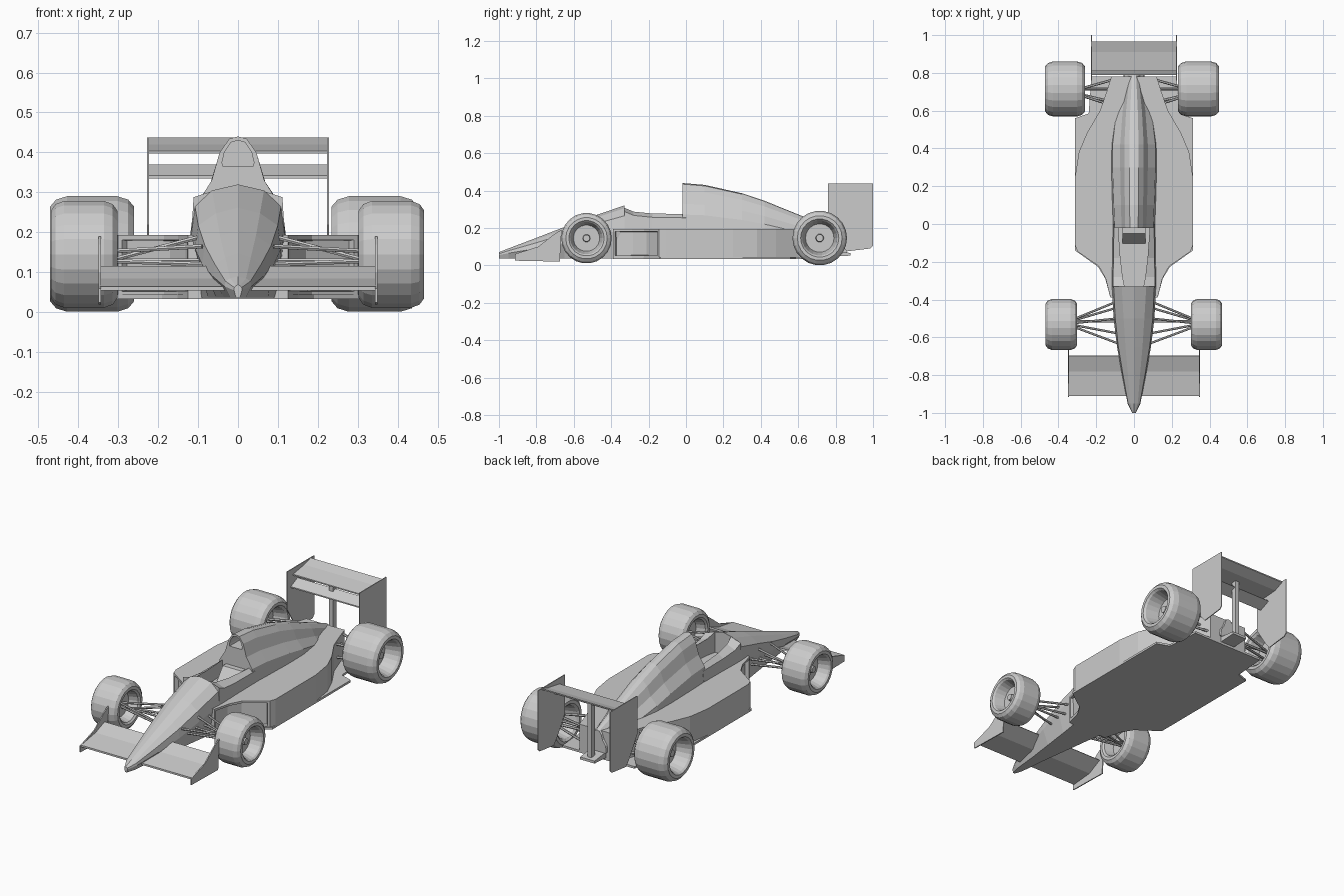
import bpy, bmesh
from math import sin, cos, tau
from mathutils import Vector

if "Cube" in bpy.data.objects:
    bpy.data.objects.remove(bpy.data.objects["Cube"])

GREY = (0.6, 0.6, 0.6, 1)
grey = bpy.data.materials.new("light_grey")
grey.use_nodes = True
grey.diffuse_color = GREY
grey.node_tree.nodes["Principled BSDF"].inputs["Base Color"].default_value = GREY


def build(name, verts, faces, mirror=False, edit=None):
    bm = bmesh.new()
    vs = [bm.verts.new(v) for v in verts]
    for f in faces:
        bm.faces.new([vs[i] for i in f])
    bmesh.ops.remove_doubles(bm, verts=bm.verts, dist=0.0001)
    bmesh.ops.recalc_face_normals(bm, faces=bm.faces)
    if edit:
        edit(bm)
    mesh = bpy.data.meshes.new(name)
    bm.to_mesh(mesh)
    bm.free()
    mesh.materials.append(grey)
    ob = bpy.data.objects.new(name, mesh)
    bpy.context.collection.objects.link(ob)
    if mirror:
        ob.modifiers.new("Mirror", 'MIRROR')
    return ob


def bridge(rings, n):
    return [(r * n + i, r * n + (i + 1) % n, (r + 1) * n + (i + 1) % n, (r + 1) * n + i)
            for r in range(rings - 1) for i in range(n)]


def loft(name, sections):
    """Each section is (y, half outline from top centre to bottom centre)."""
    verts = []
    for y, half in sections:
        ring = half + [(-x, z) for x, z in half[-2:0:-1]]
        verts += [(x, y, z) for x, z in ring]
    n = len(ring)
    caps = [tuple(range(n)), tuple(range(len(verts) - n, len(verts)))]
    return build(name, verts, bridge(len(sections), n) + caps)


def prism(name, outline, axis, a, b, **kw):
    """Outline is (y, z) for axis x and (x, y) for axis z."""
    place = {'x': lambda p, t: (t, *p), 'z': lambda p, t: (*p, t)}[axis]
    n = len(outline)
    verts = [place(p, t) for t in (a, b) for p in outline]
    caps = [tuple(range(n)), tuple(range(n, 2 * n))]
    return build(name, verts, bridge(2, n) + caps, **kw)


def rods(name, pairs, r=0.006):
    verts, faces = [], []
    for p, q in pairs:
        p, q = Vector(p), Vector(q)
        turn = (q - p).to_track_quat('Z', 'Y')
        k = len(verts)
        for end in (p, q):
            verts += [end + turn @ Vector((r * cos(i * tau / 6), r * sin(i * tau / 6), 0))
                      for i in range(6)]
        faces += [tuple(k + i for i in f) for f in bridge(2, 6)]
        faces += [tuple(range(k, k + 6)), tuple(range(k + 6, k + 12))]
    return build(name, verts, faces, mirror=True)


# Nose and front of the tub
def nose_half(zt, ws, zs, wm, zm, wb):
    return [(0, zt), (ws, zs), (wm * 0.92, zm + 0.65 * (zs - zm)), (wm, zm), (wb, 0.037), (0, 0.037)]


loft("nose", [
    (-1.0, nose_half(0.07, 0.005, 0.066, 0.01, 0.055, 0.005)),
    (-0.95, nose_half(0.09, 0.02, 0.085, 0.034, 0.065, 0.02)),
    (-0.8, nose_half(0.147, 0.032, 0.137, 0.063, 0.09, 0.035)),
    (-0.65, nose_half(0.205, 0.045, 0.192, 0.09, 0.12, 0.055)),
    (-0.5, nose_half(0.262, 0.055, 0.248, 0.108, 0.16, 0.075)),
    (-0.33, nose_half(0.32, 0.065, 0.305, 0.117, 0.19, 0.1)),
])

# Open cockpit tub and seat
def tub_half(rim, wi, wo):
    return [(0, 0.12), (wi, 0.13), (wi, rim), (wo * 0.95, rim - 0.02), (wo, 0.19), (wo, 0.037), (0, 0.037)]


loft("cockpit_tub", [
    (-0.33, tub_half(0.308, 0.05, 0.117)),
    (-0.28, tub_half(0.287, 0.06, 0.117)),
    (-0.18, tub_half(0.277, 0.072, 0.114)),
    (0.0, tub_half(0.274, 0.085, 0.112)),
])
prism("seat", [(-0.24, 0.12), (-0.24, 0.15), (-0.12, 0.17), (-0.05, 0.26), (-0.01, 0.26), (-0.01, 0.12)],
      'x', -0.06, 0.06)

# Engine cover with a recessed air intake at its front
def cover_half(zt, w, low):
    shape = zip((0, 0.2, 0.42, 0.6, 0.93, 1, 0), (1, 0.98, 0.86, 0.62, 0.42, 0.14, 0))
    return [(f * w, low + g * (zt - low)) for f, g in shape]


intake = [(0, 0.43), (0.018, 0.425), (0.034, 0.4), (0.04, 0.375), (0.038, 0.365), (0.02, 0.365), (0, 0.365)]
loft("engine_cover", [
    (0.08, intake), (-0.02, intake),
    (-0.02, cover_half(0.44, 0.11, 0.15)),
    (0.1, cover_half(0.43, 0.115, 0.15)),
    (0.3, cover_half(0.385, 0.122, 0.14)),
    (0.42, cover_half(0.345, 0.122, 0.13)),
    (0.6, cover_half(0.272, 0.1, 0.11)),
    (0.79, cover_half(0.195, 0.055, 0.06)),
])


# Side pods with recessed inlets on the curved front walls
def recess_inlets(bm):
    walls = [f for f in bm.faces if abs(f.normal.z) < 0.1 and f.normal.x > 0.3
             and -0.36 < f.calc_center_median().y < -0.16]
    bmesh.ops.inset_region(bm, faces=walls, thickness=0.012, use_even_offset=True)
    bmesh.ops.inset_region(bm, faces=walls, thickness=0.002, depth=-0.02)


prism("side_pods", [(0, -0.39), (0.125, -0.39), (0.15, -0.29), (0.185, -0.225), (0.3, -0.145), (0.312, -0.11),
                    (0.312, 0.25), (0.292, 0.38), (0.25, 0.48), (0.18, 0.6), (0.145, 0.7), (0.12, 0.78),
                    (0, 0.78)], 'z', 0.04, 0.193, mirror=True, edit=recess_inlets)
prism("floor", [(0, -0.39), (0.125, -0.39), (0.152, -0.29), (0.19, -0.227), (0.312, -0.14), (0.312, 0.56),
                (0.24, 0.585), (0.225, 0.78), (0, 0.78)], 'z', 0.033, 0.045, mirror=True)

# Front wing and end plates
prism("front_wing", [(-0.91, 0.054), (-0.91, 0.064), (-0.78, 0.085), (-0.7, 0.116), (-0.695, 0.11), (-0.78, 0.066)],
      'x', -0.345, 0.345)
prism("front_end_plates", [(-0.915, 0.025), (-0.675, 0.02), (-0.665, 0.19), (-0.7, 0.17), (-0.79, 0.1),
                           (-0.915, 0.06)], 'x', 0.343, 0.349, mirror=True)

# Rear wing, end plates and centre support
prism("rear_wing", [(0.81, 0.397), (0.81, 0.404), (0.91, 0.42), (0.967, 0.437), (0.967, 0.43), (0.91, 0.405)],
      'x', -0.226, 0.226)
prism("rear_lower_blade", [(0.79, 0.335), (0.79, 0.342), (0.85, 0.37), (0.855, 0.364)], 'x', -0.226, 0.226)
prism("rear_end_plates", [(0.76, 0.437), (1.0, 0.437), (1.0, 0.105), (0.985, 0.09), (0.86, 0.075),
                          (0.83, 0.11), (0.76, 0.22)], 'x', 0.223, 0.228, mirror=True)
prism("wing_post", [(0.83, 0.06), (0.86, 0.06), (0.86, 0.41), (0.83, 0.405)], 'x', -0.012, 0.012)
prism("tail_block", [(0.76, 0.045), (0.88, 0.052), (0.88, 0.066), (0.76, 0.08)], 'x', -0.045, 0.045)


# Wheels: tyre, deep rim and hub turned as one profile
def wheel(name, inner_x, outer_x, y, z, radius, seg=22):
    profile = [(0.35, 0.01), (0.35, 0.52), (0.05, 0.62), (0, 0.7), (0, 0.82), (0.07, 0.94), (0.2, 1),
               (0.8, 1), (0.93, 0.94), (1, 0.82), (1, 0.7), (0.95, 0.64), (0.6, 0.52),
               (0.6, 0.15), (0.75, 0.13), (0.75, 0.01)]
    verts = [(inner_x + u * (outer_x - inner_x), y + radius * r * cos(i * tau / seg),
              z + radius * r * sin(i * tau / seg)) for u, r in profile for i in range(seg)]
    caps = [tuple(range(seg)), tuple(range(len(verts) - seg, len(verts)))]
    build(name, verts, bridge(len(profile), seg) + caps)


wheel("front_left_wheel", 0.302, 0.466, -0.532, 0.145, 0.135)
wheel("front_right_wheel", -0.302, -0.468, -0.532, 0.145, 0.135)
wheel("rear_left_wheel", 0.234, 0.45, 0.715, 0.146, 0.146)
wheel("rear_right_wheel", -0.26, -0.47, 0.715, 0.146, 0.146)

# Suspension arms
hub = 0.37
rods("front_suspension",
     [((0.09, y, 0.165), (hub, -0.525, 0.15)) for y in (-0.63, -0.41)]
     + [((0.08, y, 0.12), (hub, -0.525, 0.13)) for y in (-0.58, -0.44)]
     + [((0.08, -0.515, 0.13), (hub, -0.515, 0.13)), ((0.09, -0.5, 0.19), (0.32, -0.525, 0.13))])
rods("rear_suspension",
     [((0.09, y, 0.18), (0.34, 0.7, 0.165)) for y in (0.62, 0.77)]
     + [((0.09, y, 0.09), (0.34, 0.7, 0.11)) for y in (0.64, 0.77)]
     + [((0.06, 0.715, 0.145), (0.34, 0.715, 0.145))], r=0.007)
